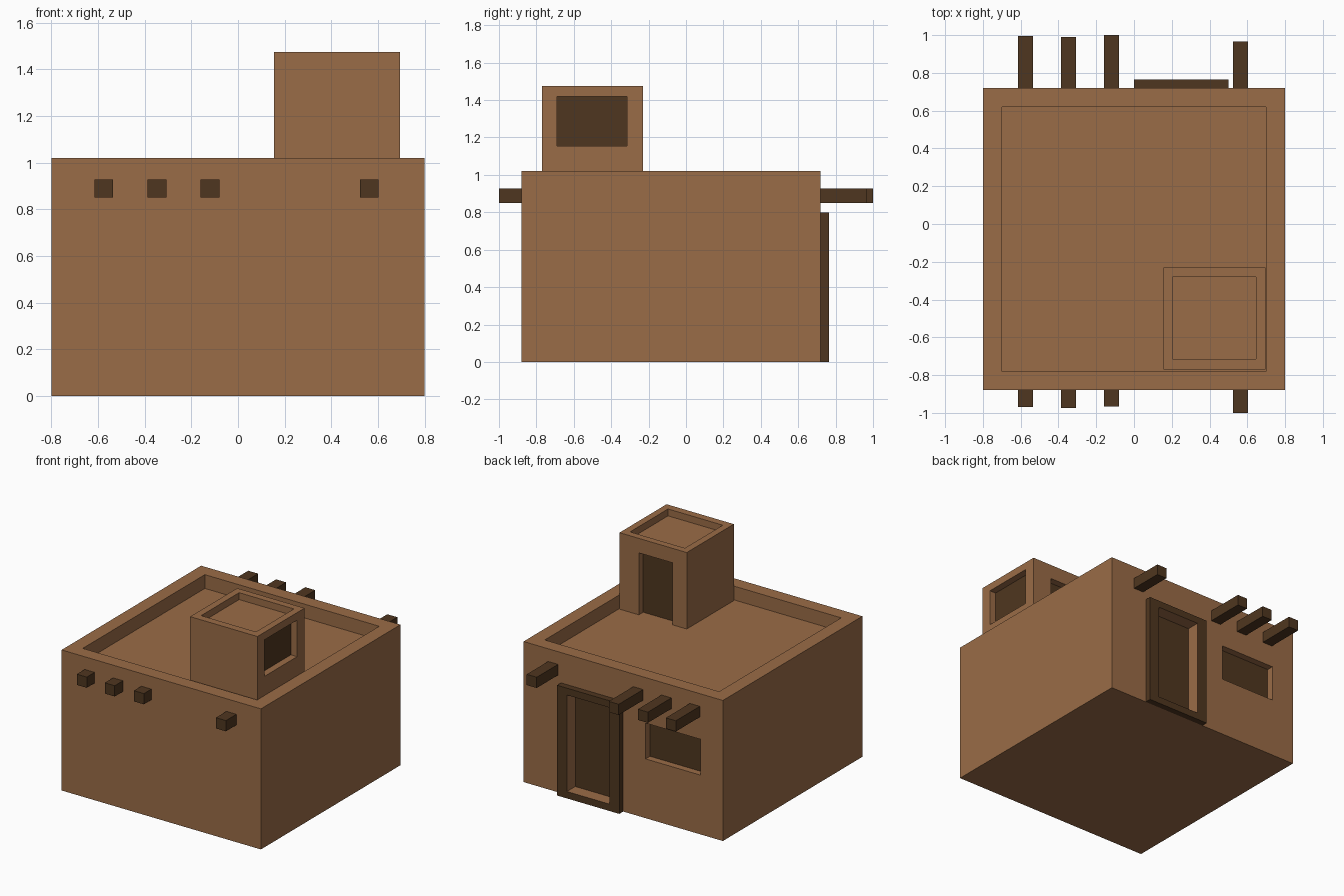
import bpy, bmesh
from mathutils import Vector

if "Cube" in bpy.data.objects:
    bpy.data.objects.remove(bpy.data.objects["Cube"])


def material(name, rgb):
    m = bpy.data.materials.new(name)
    m.diffuse_color = (*rgb, 1)
    m.use_nodes = True
    m.node_tree.nodes["Principled BSDF"].inputs["Base Color"].default_value = m.diffuse_color
    return m


CLAY, WOOD = 0, 1
MATS = [material("clay", (0.323, 0.150, 0.063)), material("wood", (0.078, 0.037, 0.014))]


def box(name, x, y, z, mat=CLAY, dark_side=None):
    """Box from axis ranges; dark_side marks one face direction as wood."""
    bm = bmesh.new()
    bmesh.ops.create_cube(bm, size=1)
    for v in bm.verts:
        v.co = Vector([(r[0] + r[1]) / 2 + c * (r[1] - r[0]) for c, r in zip(v.co, (x, y, z))])
    bm.normal_update()
    for f in bm.faces:
        facing = dark_side and f.normal.dot(Vector(dark_side)) > 0.9
        f.material_index = WOOD if facing else mat
    me = bpy.data.meshes.new(name)
    bm.to_mesh(me)
    bm.free()
    for m in MATS:
        me.materials.append(m)
    ob = bpy.data.objects.new(name, me)
    bpy.context.collection.objects.link(ob)
    return ob


def carve(targets, x, y, z, dark_side=None):
    """Cut a recess; its faces keep the cutter's clay / wood colours."""
    cutter = box("cutter", x, y, z, CLAY, dark_side)
    cutter.hide_render = True
    for ob in targets:
        mod = ob.modifiers.new("recess", 'BOOLEAN')
        mod.operation = 'DIFFERENCE'
        mod.solver = 'EXACT'
        mod.object = cutter
        bpy.context.view_layer.objects.active = ob
        bpy.ops.object.modifier_apply(modifier=mod.name)
    bpy.data.objects.remove(cutter)


ROOF = 0.92

# main house, roof hut and door frame
house = box("house_walls", (-0.8, 0.8), (-0.88, 0.72), (0, 1.02))
hut = box("roof_hut", (0.155, 0.695), (-0.77, -0.23), (ROOF, 1.475))
frame = box("door_frame", (0, 0.5), (0.72, 0.765), (0, 0.8), WOOD)

# sunken roofs behind the parapets
carve([house], (-0.7, 0.7), (-0.78, 0.62), (ROOF, 1.2))
carve([hut], (0.205, 0.645), (-0.715, -0.28), (1.425, 1.6))

# back door and window of the house
carve([house, frame], (0.08, 0.42), (0.67, 0.9), (0.05, 0.75), (0, -1, 0))
carve([house], (-0.62, -0.18), (0.67, 0.9), (0.43, 0.69), (0, -1, 0))

# back door and side window of the roof hut
carve([hut], (0.27, 0.54), (-0.28, -0.1), (ROOF - 0.1, 1.37), (0, -1, 0))
carve([hut], (0.645, 0.9), (-0.69, -0.315), (1.155, 1.42), (-1, 0, 0))

# roof beam ends, poking out of the front and back walls
beams = [(-0.575, -0.97, 0.995), (-0.347, -0.975, 0.99), (-0.12, -0.965, 1.0), (0.563, -1.0, 0.965)]
for i, (x, front, back) in enumerate(beams, 1):
    xs, zs = (x - 0.04, x + 0.04), (0.85, 0.928)
    box(f"beam_front_{i}", xs, (front, -0.85), zs, WOOD)
    box(f"beam_back_{i}", xs, (0.69, back), zs, WOOD)
